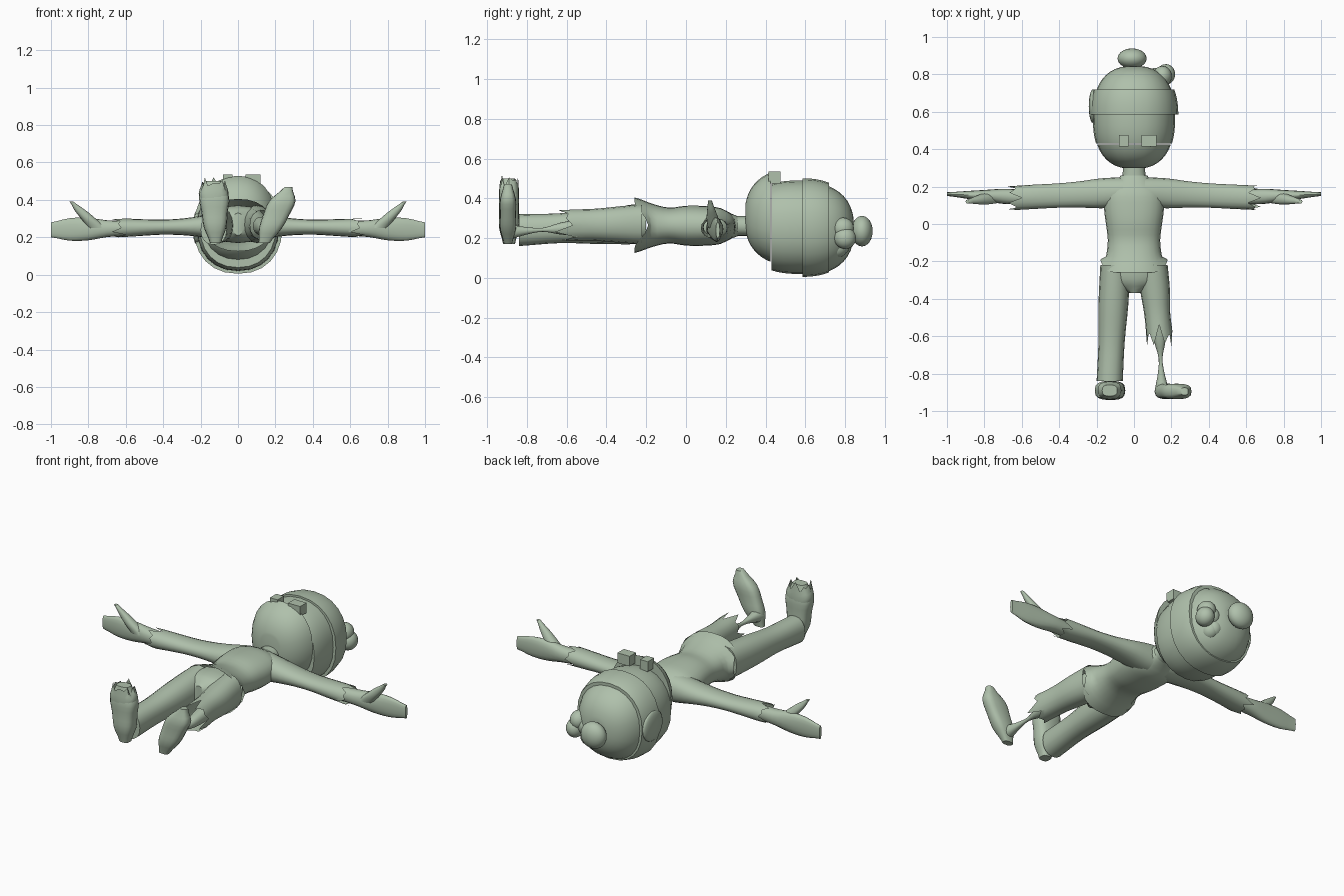
import bpy, bmesh
from math import sin, cos, pi, copysign
from mathutils import Vector, Matrix

if "Cube" in bpy.data.objects:
    bpy.data.objects.remove(bpy.data.objects["Cube"])

clay = bpy.data.materials.new("pale_green")
clay.use_nodes = True
colour = (.43, .53, .41, 1)
clay.diffuse_color = colour
clay.node_tree.nodes["Principled BSDF"].inputs["Base Color"].default_value = colour


def finish(name, bm):
    bmesh.ops.recalc_face_normals(bm, faces=bm.faces)
    mesh = bpy.data.meshes.new(name)
    bm.to_mesh(mesh)
    bm.free()
    mesh.materials.append(clay)
    obj = bpy.data.objects.new(name, mesh)
    bpy.context.collection.objects.link(obj)
    bpy.ops.object.select_all(action='DESELECT')
    obj.select_set(True)
    bpy.context.view_layer.objects.active = obj
    bpy.ops.object.shade_smooth_by_angle(angle=pi / 4)


def tube(name, axis, rings, sides=16, power=.9, edge=None, caps=True):
    """Skin over rings of (centre, half width, half height, edge weight) facing an axis."""
    along = Vector([float(letter == axis) for letter in "xyz"])
    across = Vector([float(axis != "x"), float(axis == "x"), 0])
    upward = Vector([0, float(axis == "z"), float(axis != "z")])
    bm, loops = bmesh.new(), []
    for centre, width, height, weight in rings:
        loop = []
        for k in range(sides):
            angle = 2 * pi * k / sides
            c, s = cos(angle), sin(angle)
            point = centre + across * width * copysign(abs(c) ** power, c)
            point += upward * height * copysign(abs(s) ** power, s)
            if edge:
                point += along * edge(k, angle) * weight
            loop.append(bm.verts.new(point))
        loops.append(loop)
    for low, high in zip(loops, loops[1:]):
        for k in range(sides):
            bm.faces.new((low[k - 1], low[k], high[k], high[k - 1]))
    if caps:
        bm.faces.new(loops[0])
        bm.faces.new(loops[-1])
    finish(name, bm)


def limb(name, axis, start, end, widths, heights, **options):
    """Tube from start to end; half sizes are evenly spaced and smoothly blended."""
    start, end = Vector(start), Vector(end)
    last, steps = len(widths) - 1, 3

    def blend(values, i, t):
        before, here, after, beyond = [values[min(max(i + k, 0), last)] for k in range(-1, 3)]
        leave, arrive = (after - before) / 2, (beyond - here) / 2
        ease = t * t * (3 - 2 * t)
        return here + (after - here) * ease + t * (1 - t) * (leave * (1 - t) - arrive * t)

    rings = []
    for step in range(last * steps + 1):
        i = min(step // steps, last - 1)
        t = step / steps - i
        rings.append((start.lerp(end, step / steps / last), blend(widths, i, t),
                      blend(heights, i, t), t if i == last - 1 else 0))
    tube(name, axis, rings, **options)


def egg(name, back, front, middle_z, width, height, bulge=2.5):
    """Slice of the blunt egg that shapes the head and the hat."""
    rings, steps = [], 10
    for step in range(steps + 1):
        # Slices crowd towards both ends, where the egg curves most
        y = back + (front - back) * (1 - cos(pi * step / steps)) / 2
        size = max(1 - abs((y - .57) / .275) ** bulge, 0) ** (1 / bulge)
        rings.append((Vector((0, y, middle_z)), width * size, height * size, 0))
    tube(name, "y", rings, sides=24)


def solid(name, maker, centre, stretch, **options):
    bm = bmesh.new()
    maker(bm, matrix=Matrix.Translation(centre) @ Matrix.Diagonal((*stretch, 1)), **options)
    finish(name, bm)


def ball(name, centre, radii):
    solid(name, bmesh.ops.create_icosphere, centre, radii, radius=1, subdivisions=3)


def torn(depth):
    return lambda k, angle: depth * ((-1) ** k + sin(2 * k)) / 2


def side_slits(k, angle):
    return .07 * cos(angle) ** 8


# Shirt with side slits at the hem, and the neck
limb("shirt", "y", (0, .26, .26), (0, -.26, .265), (.07, .15, .16, .15, .14, .15, .18),
     (.05, .09, .1, .1, .09, .11, .14), sides=24, edge=side_slits, caps=False)
limb("neck", "y", (0, .2, .26), (0, .36, .26), (.07, .06, .06), (.05, .05, .05))

# Arms, built the same on both sides
for side, label in ((1, "left"), (-1, "right")):
    limb(label + "_sleeve", "x", (side * .06, .17, .26), (side * .64, .14, .25),
         (.08, .08, .07, .065, .065, .065), (.08, .06, .045, .04, .045, .05),
         edge=torn(.04), caps=False)
    limb(label + "_hand", "x", (side * .5, .14, .25), (side, .16, .24),
         (.04, .04, .04, .03, .02, .01), (.04, .04, .045, .06, .06, .04))
    limb(label + "_thumb", "z", (side * .75, .14, .25), (side * .89, .12, .39),
         (.05, .04, .03, .01), (.03, .03, .02, .01))

# Trousers: one whole leg, one torn leg
limb("trouser_seat", "y", (0, -.2, .27), (0, -.37, .27),
     (.15, .16, .13, .03), (.1, .1, .09, .06))
limb("right_trouser_leg", "y", (-.1, -.22, .27), (-.13, -.84, .24),
     (.08, .08, .07, .07), (.1, .09, .075, .08))
limb("left_trouser_leg", "y", (.1, -.22, .27), (.135, -.6, .265),
     (.08, .08, .07, .07), (.1, .09, .08, .08), edge=torn(.06), caps=False)

# Wasted shin and bare foot turned outwards
shin = (.05, .04, .03, .01, .02, .04)
limb("left_shin", "y", (.13, -.45, .26), (.15, -.9, .23), shin, shin)
limb("left_foot", "z", (.14, -.895, .17), (.27, -.895, .47),
     (.03, .06, .07, .07, .02), (.02, .04, .04, .04, .02), power=.7)

# Shoe with a ripped toe
limb("right_shoe", "z", (-.12, -.89, .17), (-.13, -.89, .5),
     (.03, .06, .07, .08, .04), (.03, .05, .05, .05, .03), power=.7)
limb("ripped_shoe_toe", "z", (-.13, -.89, .38), (-.13, -.89, .49),
     (.07, .08, .06), (.05, .05, .045), power=.7, edge=torn(.03), caps=False)

# Head: dropped jaw, two teeth, skull
egg("jaw", .3, .425, .305, .215, .245)
egg("skull", .43, .72, .255, .22, .235)
for x, width in ((-.055, .05), (.08, .08)):
    solid("tooth", bmesh.ops.create_cube, (x, .445, .505), (width, .06, .06), size=1)

# Knitted hat with band, bobble and loose flap
egg("hat_band", .585, .72, .253, .237, .248)
egg("hat_crown", .7, .842, .247, .22, .235)
ball("hat_flap", (-.22, .63, .25), (.022, .09, .09))
ball("hat_bobble", (-.01, .885, .235), (.078, .054, .077))

# Exposed brain lobes at the back of the hat
for k in range(5):
    ball("brain_lobe", (.13 + .04 * cos(k), .8 - .01 * k, .2 + .05 * sin(k * 1.3)),
         (.05, .055, .055))
